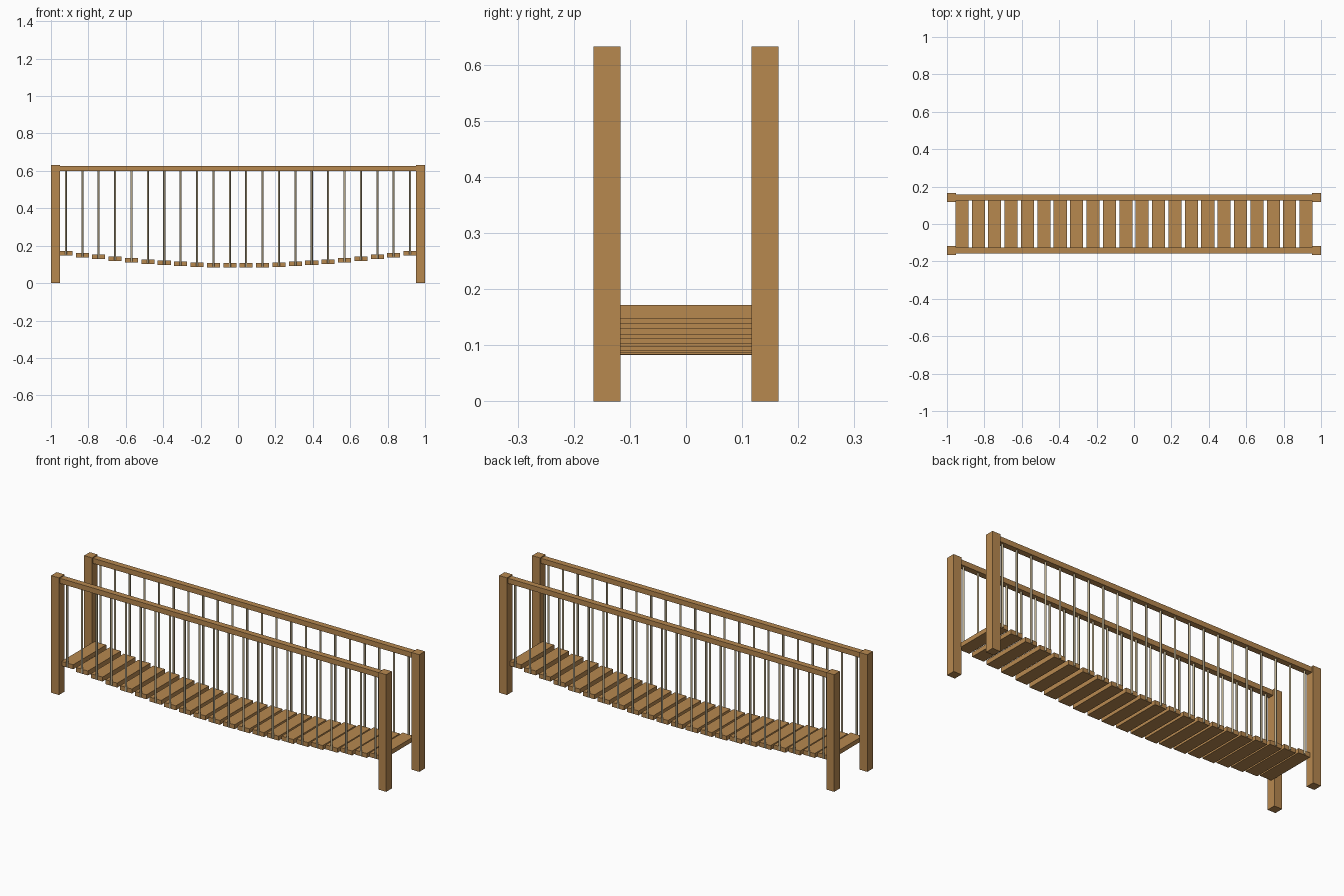
import bpy, bmesh, math
from mathutils import Matrix

if "Cube" in bpy.data.objects:
    bpy.data.objects.remove(bpy.data.objects["Cube"])


def material(name, rgb):
    m = bpy.data.materials.new(name)
    m.diffuse_color = (*rgb, 1.0)
    m.use_nodes = True
    m.node_tree.nodes["Principled BSDF"].inputs["Base Color"].default_value = m.diffuse_color
    return m


WOOD = material("brown wood", (0.474, 0.246, 0.078))
ROPE = material("tan rope", (0.50, 0.42, 0.27))


def finish(name, bm, mat):
    me = bpy.data.meshes.new(name)
    bm.to_mesh(me)
    bm.free()
    me.materials.append(mat)
    ob = bpy.data.objects.new(name, me)
    bpy.context.collection.objects.link(ob)
    return ob


def box(name, x, y, z, mat=WOOD):
    """Box given by its (min, max) range on each axis."""
    bm = bmesh.new()
    size = [b - a for a, b in (x, y, z)]
    mid = [(a + b) / 2 for a, b in (x, y, z)]
    bmesh.ops.create_cube(bm, size=1.0,
                          matrix=Matrix.Translation(mid) @ Matrix.Diagonal((*size, 1.0)))
    return finish(name, bm, mat)


def rope(name, x, y, z0, z1, radius=0.0055):
    bm = bmesh.new()
    bmesh.ops.create_cone(bm, cap_ends=True, segments=8, radius1=radius, radius2=radius,
                          depth=z1 - z0, matrix=Matrix.Translation((x, y, (z0 + z1) / 2)))
    for f in bm.faces:
        f.smooth = len(f.verts) == 4
    for e in bm.edges:
        e.smooth = all(len(f.verts) == 4 for f in e.link_faces)
    return finish(name, bm, mat=ROPE)


SIDE = 0.141      # distance of posts, rails and ropes from the centre line
COUNT = 22        # number of planks
SPAN = 0.92       # centre of the end planks
THICK = 0.024

# corner posts and hand rails
for sy, side in ((-1, "front"), (1, "back")):
    c = sy * SIDE
    for sx, end in ((-1, "left"), (1, "right")):
        m = sx * 0.9765
        box(f"{side}_{end}_post", (m - 0.0235, m + 0.0235), (c - 0.024, c + 0.024), (0, 0.632))
    box(f"{side}_rail", (-0.96, 0.96), (c - 0.016, c + 0.016), (0.599, 0.627))

# sagging deck planks, each hung from the rails by two ropes
for i in range(COUNT):
    x = -SPAN + 2 * SPAN * i / (COUNT - 1)
    z = 0.148 - 0.066 * math.sin(math.pi * i / (COUNT - 1))
    box(f"plank_{i + 1}", (x - 0.035, x + 0.035), (-0.141, 0.141), (z, z + THICK))
    for sy, side in ((-1, "front"), (1, "back")):
        rope(f"{side}_rope_{i + 1}", x, sy * SIDE, z + 0.004, 0.61)
